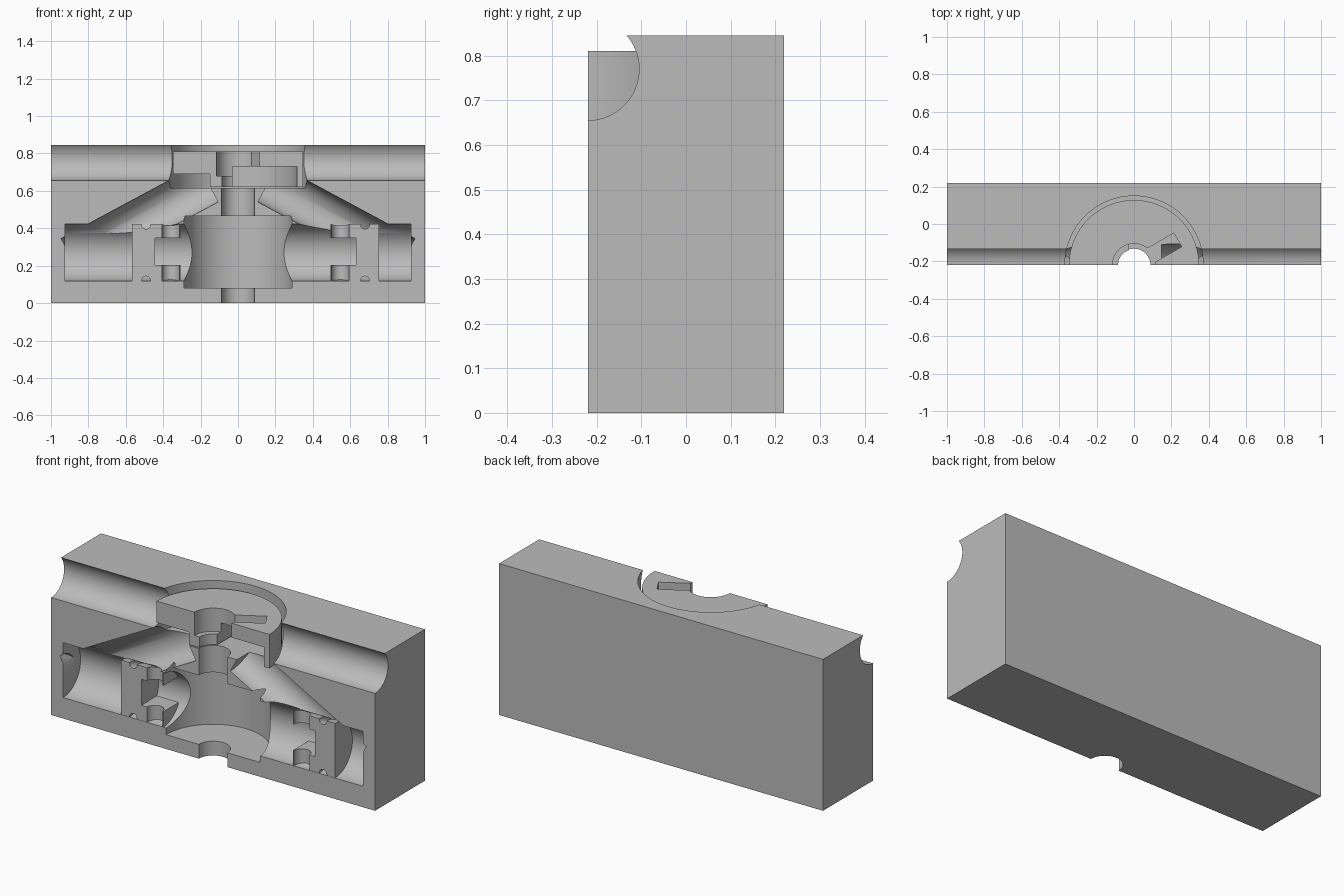
import bpy, math
from mathutils import Vector

if "Cube" in bpy.data.objects:
    bpy.data.objects.remove(bpy.data.objects["Cube"], do_unlink=True)

CUT_Y = -0.22   # plane of the half section
TOP = 0.845

grey = bpy.data.materials.new("light_grey")
grey.use_nodes = True
colour = (0.5, 0.5, 0.5, 1)
grey.diffuse_color = colour
grey.node_tree.nodes["Principled BSDF"].inputs["Base Color"].default_value = colour


def box(name, x, y, z):
    """Box from (min, max) ranges."""
    bpy.ops.mesh.primitive_cube_add(size=1)
    ob = bpy.context.object
    ob.name = name
    ranges = (x, y, z)
    for v in ob.data.vertices:
        v.co = [sum(r) / 2 + c * 2 * (r[1] - r[0]) / 2 for r, c in zip(ranges, v.co)]
    return ob


def rod(name, start, end, radius):
    """Cylinder between two (x, z) points on the section plane."""
    a, b = (Vector((p[0], CUT_Y, p[1])) for p in (start, end))
    bpy.ops.mesh.primitive_cylinder_add(vertices=96, radius=radius, depth=(b - a).length)
    ob = bpy.context.object
    ob.name = name
    ob.rotation_euler = (b - a).to_track_quat('Z', 'Y').to_euler()
    ob.location = (a + b) / 2
    return ob


def post(name, x, z, radius):
    return rod(name, (x, z[0]), (x, z[1]), radius)


def cut(target, cutters):
    """Subtract each cutter from the target, then discard it."""
    for c in cutters:
        mod = target.modifiers.new("cut", 'BOOLEAN')
        mod.operation = 'DIFFERENCE'
        mod.solver = 'EXACT'
        mod.object = c
        bpy.ops.object.select_all(action='DESELECT')
        target.select_set(True)
        bpy.context.view_layer.objects.active = target
        bpy.ops.object.modifier_apply(modifier=mod.name)
        bpy.data.objects.remove(c, do_unlink=True)


def finish(ob):
    ob.data.materials.clear()
    ob.data.materials.append(grey)
    bpy.ops.object.select_all(action='DESELECT')
    ob.select_set(True)
    bpy.context.view_layer.objects.active = ob
    bpy.ops.object.shade_smooth_by_angle(angle=math.radians(30))


def front_waste():
    return box("front_waste", (-2, 2), (-2, CUT_Y), (-1, 2))


# Housing with bores, chambers and slanted passages
housing = box("housing", (-1, 1), (CUT_Y, 0.22), (0, TOP))
cut(housing, [
    rod("port_bore", (-1.1, 0.77), (1.1, 0.77), 0.115),
    post("valve_chamber", 0, (0.615, 0.95), 0.37),
    post("shaft_bore", 0, (-0.1, 0.7), 0.088),
    post("crank_chamber", 0, (0.08, 0.465), 0.29),
    rod("piston_bore", (-0.925, 0.27), (0.925, 0.27), 0.153),
    *[rod("passage", (s * 0.16, 0.64), (s * 0.893, 0.246), 0.113) for s in (-1, 1)],
])
finish(housing)

# Rotary valve disc: stepped hole, kidney cavity, recess and angled slot
disc = post("valve_disc", 0, (0.62, 0.81), 0.348)
cavity = post("cavity", 0, (0.5, 0.73), 0.315)
cut(cavity, [box("left_half", (-1, -0.03), (-1, 1), (0, 1))])
slot = box("slot", (0, 0.27), (-0.042, 0.042), (0.7, 0.9))
slot.location.y = CUT_Y
slot.rotation_euler.z = math.radians(30)
cut(disc, [
    front_waste(),
    post("hole", 0, (0.5, 0.9), 0.085),
    post("counterbore", 0, (0.68, 0.9), 0.115),
    cavity,
    box("recess", (-0.5, -0.15), (-1, 1), (0.5, 0.69)),
    slot,
])
finish(disc)

# Pistons: forked skirt, pin hole and ring groove
for name, side, crown in (("right_piston", -1, 0.567), ("left_piston", 1, 0.754)):
    def at(d):
        return side * (crown - d)
    piston = rod(name, (at(0), 0.27), (at(0.26), 0.27), 0.152)
    bpy.ops.mesh.primitive_torus_add(major_radius=0.15, minor_radius=0.024,
                                     major_segments=64, minor_segments=16,
                                     location=(at(0.075), CUT_Y, 0.27),
                                     rotation=(0, math.pi / 2, 0))
    groove = bpy.context.object
    cut(piston, [
        front_waste(),
        groove,
        box("fork_gap", sorted((at(0.124), at(0.4))), (-1, 1), (0.203, 0.348)),
        post("pin_hole", at(0.207), (0, 0.6), 0.047),
    ])
    finish(piston)
